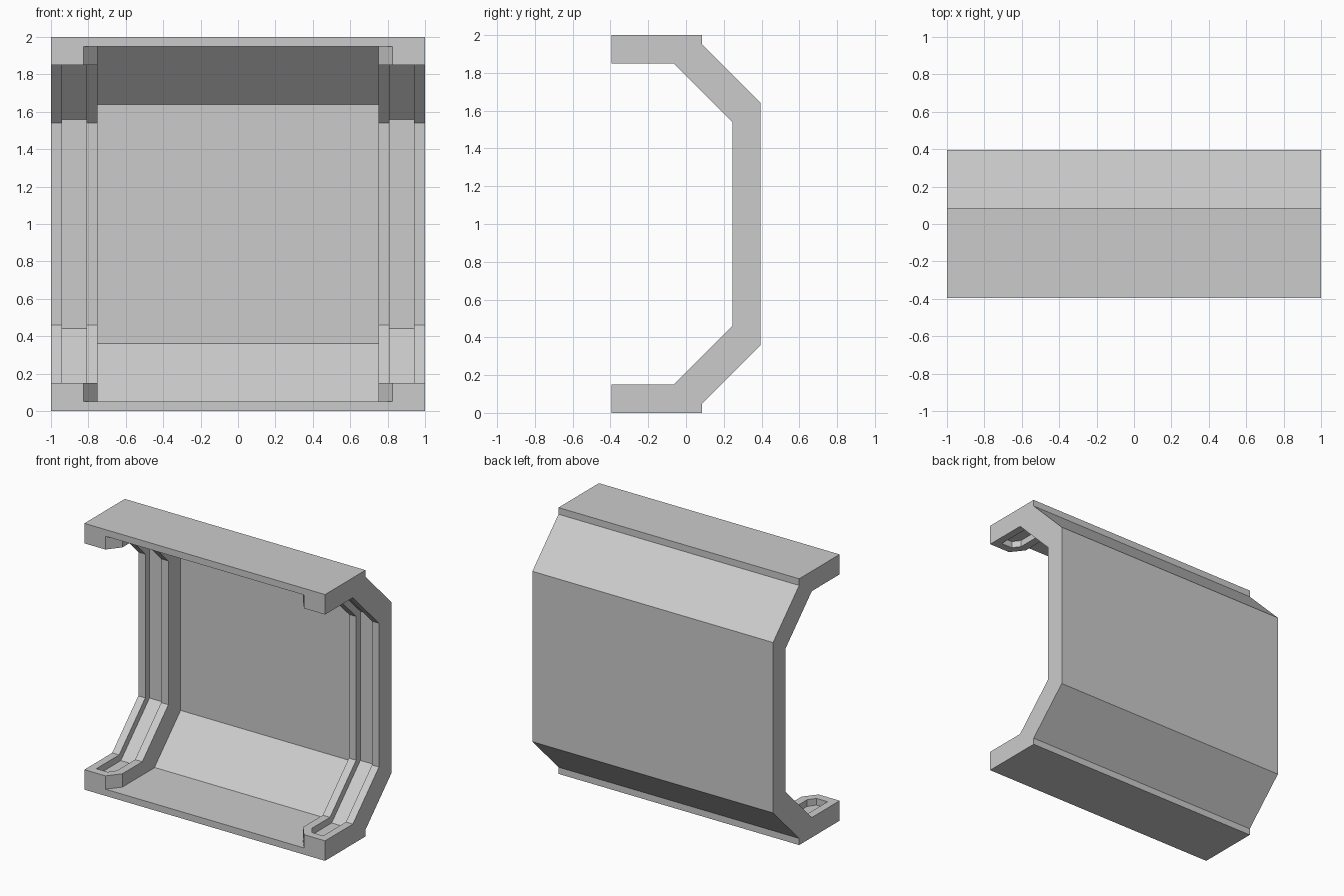
import bpy
import bmesh

cube = bpy.data.objects.get("Cube")
if cube:
    bpy.data.objects.remove(cube, do_unlink=True)

GREY = (0.6, 0.6, 0.6, 1)
grey = bpy.data.materials.new("plain grey")
grey.use_nodes = True
grey.diffuse_color = GREY
grey.node_tree.nodes["Principled BSDF"].inputs["Base Color"].default_value = GREY

FRONT, BACK = -0.395, 0.395


def loft(name, sections):
    """Join matching (x, [(y, z), ...]) outlines into a closed solid."""
    bm = bmesh.new()
    rings = [[bm.verts.new((x, y, z)) for y, z in pts] for x, pts in sections]
    for a, b in zip(rings, rings[1:]):
        for i in range(len(a)):
            j = (i + 1) % len(a)
            bm.faces.new((a[i], a[j], b[j], b[i]))
    bm.faces.new(rings[0])
    bm.faces.new(rings[-1])
    bmesh.ops.recalc_face_normals(bm, faces=bm.faces)
    mesh = bpy.data.meshes.new(name)
    bm.to_mesh(mesh)
    bm.free()
    mesh.materials.append(grey)
    obj = bpy.data.objects.new(name, mesh)
    bpy.context.collection.objects.link(obj)
    return obj


def mirrored(half):
    """Complete a lower half outline with its upper copy."""
    return half + [(y, 2 - z) for y, z in reversed(half)]


def rib_outline(front):
    outer = mirrored([(front, 0.05), (0.085, 0.05), (BACK, 0.36)])
    inner = mirrored([(front, 0.15), (-0.065, 0.15), (0.245, 0.46)])
    return outer + inner[::-1]


def groove_outline(front):
    return mirrored([(front, 0.10), (-0.045, 0.10), (0.295, 0.44)])


# Top and bottom plates
for name, z in (("bottom_plate", 0), ("top_plate", 1.95)):
    rect = [(FRONT, z), (0.085, z), (0.085, z + 0.05), (FRONT, z + 0.05)]
    loft(name, [(-1, rect), (1, rect)])

# Thin folded back wall between the end ribs
wall = mirrored([(0.085, 0.05), (BACK, 0.36)])
inside = mirrored([(0.08, 0.052), (BACK - 0.005, 0.362)])
loft("back_wall", [(x, wall + inside[::-1]) for x in (-0.75, 0.75)])

# End ribs with chamfered feet and a recessed track
for side, s in (("left", 1), ("right", -1)):
    rib = loft(side + "_rib", [
        (s * 0.75, rib_outline(-0.30)),
        (s * 0.825, rib_outline(FRONT)),
        (s * 1.0, rib_outline(FRONT))])
    cutter = loft(side + "_track_cutter", [
        (s * 0.81, groove_outline(-0.28)),
        (s * 0.85, groove_outline(-0.335)),
        (s * 0.942, groove_outline(-0.335))])
    cutter.hide_render = True
    cutter.hide_set(True)
    mod = rib.modifiers.new("track", "BOOLEAN")
    mod.operation = "DIFFERENCE"
    mod.solver = "EXACT"
    mod.object = cutter
